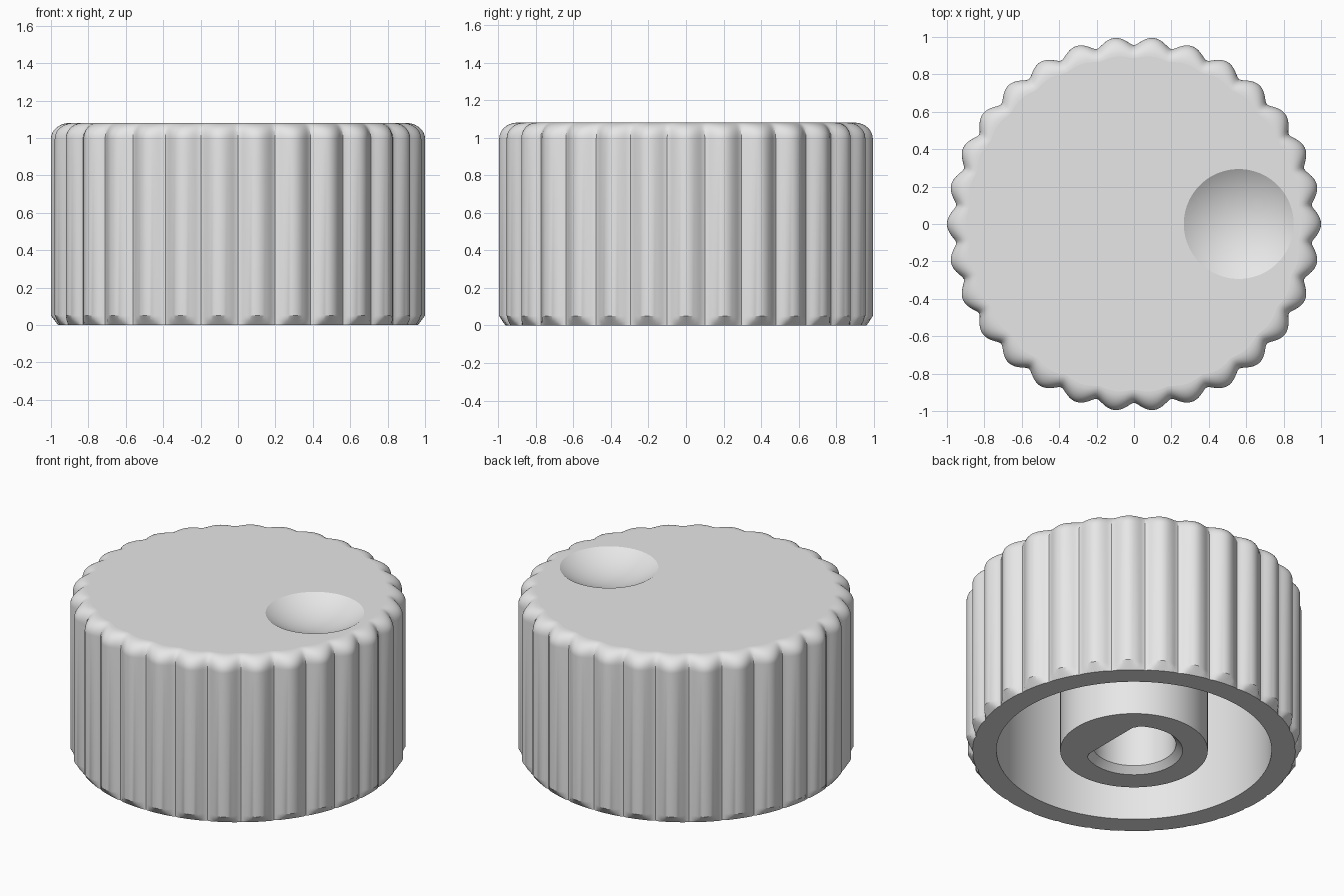
import bpy, bmesh, math

if "Cube" in bpy.data.objects:
    bpy.data.objects.remove(bpy.data.objects["Cube"])

LOBES, STEPS = 30, 16        # grip ribs and points per rib
HEIGHT, FILLET = 1.08, 0.085

grey = bpy.data.materials.new("plain_grey")
grey.diffuse_color = (0.8, 0.8, 0.8, 1)
grey.use_nodes = True
grey.node_tree.nodes["Principled BSDF"].inputs["Base Color"].default_value = grey.diffuse_color


def loft(name, rings, closed=False):
    """Skin equal-length rings of points; cap the ends, or join last to first."""
    bm = bmesh.new()
    rows = [[bm.verts.new(p) for p in ring] for ring in rings]
    n = len(rows[0])
    pairs = list(zip(rows, rows[1:]))
    if closed:
        pairs.append((rows[-1], rows[0]))
    else:
        bm.faces.new(rows[0])
        bm.faces.new(rows[-1])
    for a, b in pairs:
        for i in range(n):
            j = (i + 1) % n
            bm.faces.new((a[i], a[j], b[j], b[i]))
    bmesh.ops.recalc_face_normals(bm, faces=bm.faces)
    return finish(name, bm)


def finish(name, bm):
    mesh = bpy.data.meshes.new(name)
    bm.to_mesh(mesh)
    bm.free()
    mesh.materials.append(grey)
    ob = bpy.data.objects.new(name, mesh)
    bpy.context.collection.objects.link(ob)
    return ob


def rib(k):
    """Rounded rib with a narrower rounded valley, from 0 to 1."""
    s, e = abs(math.cos(math.pi * k / STEPS)), 0.22
    return (math.hypot(s, e) - e) / (math.hypot(1, e) - e)


def body_ring(z, inset=0.0, fade=1.0, limit=9.0):
    n = LOBES * STEPS
    pts = []
    for k in range(n):
        a = 2 * math.pi * k / n
        r = min(0.956 + 0.044 * (fade * rib(k) + (1 - fade) * 0.5) - inset, limit)
        pts.append((r * math.cos(a), r * math.sin(a), z))
    return pts


def round_ring(r, z, flat=9.0, n=128):
    return [(min(r * math.cos(2 * math.pi * k / n), flat),
             r * math.sin(2 * math.pi * k / n), z) for k in range(n)]


# ribbed body: chamfered foot, straight ribs, rounded top rim
rings = [body_ring(0, limit=0.962), body_ring(0.025, limit=0.981), body_ring(0.05)]
for i in range(11):
    a = math.pi / 2 * i / 10
    rings.append(body_ring(HEIGHT - FILLET * (1 - math.sin(a)),
                           FILLET * (1 - math.cos(a)), 1 - 0.7 * (1 - math.cos(a))))
knob = loft("ribbed_knob", rings)

# hollow underside around the central boss
hollow = loft("hollow_cutter", [round_ring(0.44, -0.1), round_ring(0.82, -0.1),
                                round_ring(0.82, 0.88), round_ring(0.44, 0.88)], True)

# D-shaped shaft hole with a chamfered mouth
shaft = loft("shaft_hole_cutter", [round_ring(0.33, -0.04, 0.18), round_ring(0.25, 0.04, 0.18),
                                   round_ring(0.25, 0.78, 0.18)])

# shallow finger dimple in the top
bm = bmesh.new()
bmesh.ops.create_uvsphere(bm, u_segments=96, v_segments=72, radius=0.54)
dimple = finish("dimple_cutter", bm)
dimple.location = (0.56, 0, HEIGHT - 0.087 + 0.54)

# cut everything, then bake the result
cutters = [hollow, shaft, dimple]
for c in cutters:
    c.hide_render = True
    m = knob.modifiers.new(c.name, 'BOOLEAN')
    m.operation, m.solver, m.object = 'DIFFERENCE', 'EXACT', c
bpy.context.view_layer.update()
deps = bpy.context.evaluated_depsgraph_get()
baked = bpy.data.meshes.new_from_object(knob.evaluated_get(deps))
knob.modifiers.clear()
knob.data = baked
for c in cutters:
    bpy.data.objects.remove(c)

# smooth the curved walls, keep the level faces flat
bpy.ops.object.select_all(action='DESELECT')
knob.select_set(True)
bpy.context.view_layer.objects.active = knob
bpy.ops.object.shade_smooth_by_angle(angle=math.radians(27))
for p in knob.data.polygons:
    if abs(p.normal.z) > 0.9995 and (p.center.z < 0.001 or p.center.z > HEIGHT - 0.001):
        p.use_smooth = False
